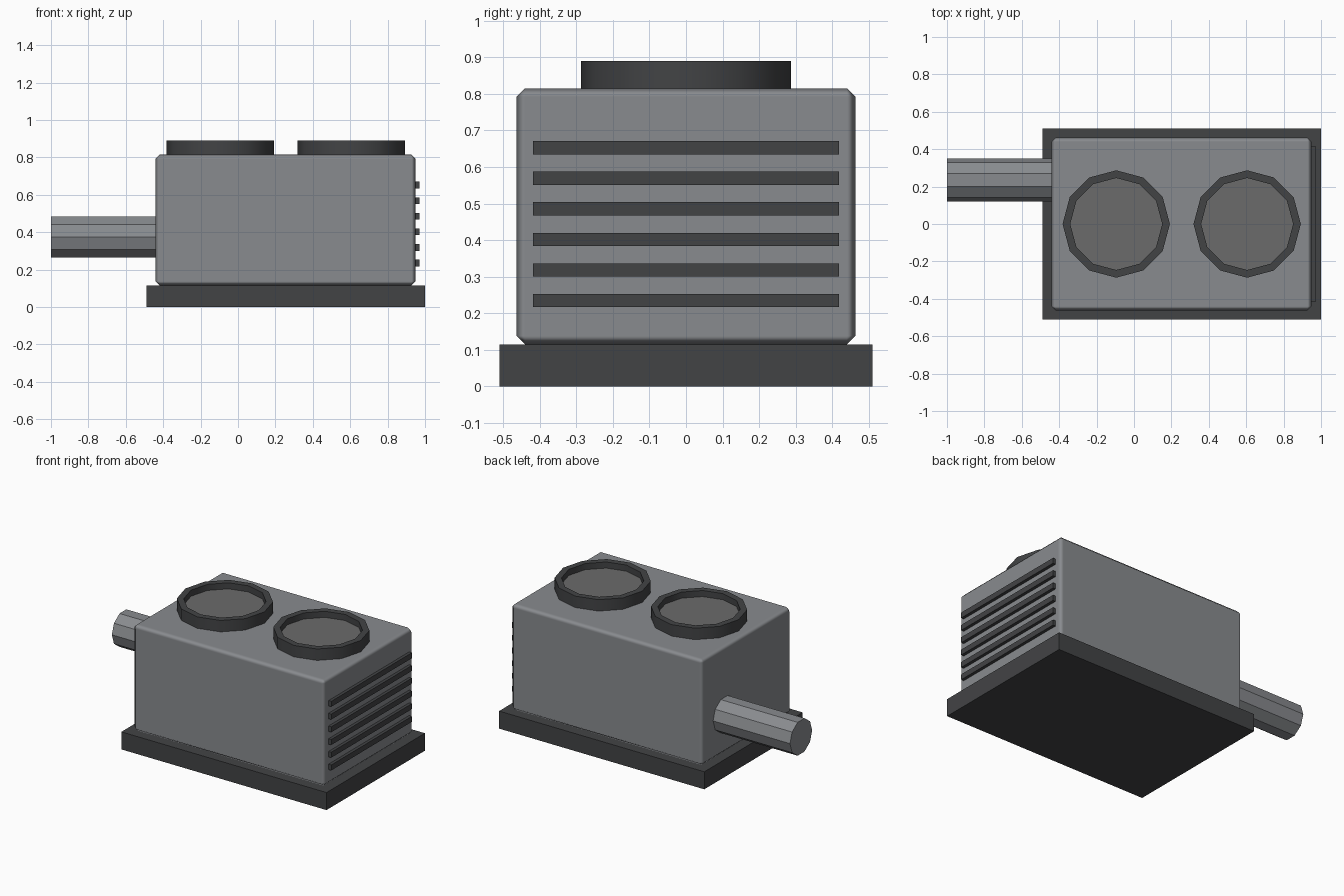
import bpy, bmesh
from math import cos, sin, radians, pi

if "Cube" in bpy.data.objects:
    bpy.data.objects.remove(bpy.data.objects["Cube"])


def material(name, rgb):
    m = bpy.data.materials.new(name)
    m.diffuse_color = (*rgb, 1)
    m.use_nodes = True
    m.node_tree.nodes["Principled BSDF"].inputs["Base Color"].default_value = m.diffuse_color
    return m


BODY = material("grey_metal", (0.25, 0.26, 0.275))
DARK = material("dark_metal", (0.055, 0.057, 0.06))
MESH = material("grille_grey", (0.145, 0.145, 0.145))


def finish(name, bm, mat, smooth=None):
    bmesh.ops.recalc_face_normals(bm, faces=bm.faces)
    me = bpy.data.meshes.new(name)
    bm.to_mesh(me)
    bm.free()
    ob = bpy.data.objects.new(name, me)
    bpy.context.collection.objects.link(ob)
    me.materials.append(mat)
    if smooth:
        bpy.ops.object.select_all(action='DESELECT')
        ob.select_set(True)
        bpy.context.view_layer.objects.active = ob
        bpy.ops.object.shade_smooth_by_angle(angle=radians(smooth))
    return ob


def box(name, lo, hi, mat, smooth=None):
    bm = bmesh.new()
    bmesh.ops.create_cube(bm, size=1)
    for v in bm.verts:
        v.co = [(a + b) / 2 + c * (b - a) for a, b, c in zip(lo, hi, v.co)]
    return finish(name, bm, mat, smooth)


# Base plinth
box("base", (-0.49, -0.51, 0), (1.0, 0.51, 0.115), DARK)

# Housing with softened edges
body = box("housing", (-0.442, -0.463, 0.115), (0.95, 0.463, 0.815), BODY, 30)
bev = body.modifiers.new("bevel", 'BEVEL')
bev.width = 0.023
bev.segments = 1
bev.harden_normals = True

# Side louvres
for i in range(6):
    z = 0.235 + i * 0.0835
    box(f"louvre_{i + 1}", (0.93, -0.418, z - 0.018), (0.97, 0.418, z + 0.018), DARK)


# Fan rims (12-sided rings) and the recessed discs inside them
def fan(side, x):
    outer, inner, z0, z1, zf = 0.287, 0.246, 0.80, 0.89, 0.85
    bm = bmesh.new()
    rows = []
    for k in range(12):
        c, s = cos(k * pi / 6), sin(k * pi / 6)
        rows.append([bm.verts.new((x + r * c, r * s, z)) for r, z in
                     ((outer, z0), (outer, z1), (inner, z1), (inner, z0))])
    for k in range(12):
        a, b = rows[k], rows[(k + 1) % 12]
        for j in range(4):
            n = (j + 1) % 4
            bm.faces.new((a[j], b[j], b[n], a[n]))
    finish(f"fan_rim_{side}", bm, DARK, 35)
    bm = bmesh.new()
    bm.faces.new([bm.verts.new((x + inner * cos(k * pi / 6), inner * sin(k * pi / 6), zf))
                  for k in range(12)])
    finish(f"fan_disc_{side}", bm, MESH)


fan("left", -0.095)
fan("right", 0.605)

# Ten-sided pipe leaving the left side
bm = bmesh.new()
bmesh.ops.create_cone(bm, cap_ends=True, segments=10, radius1=0.115, radius2=0.115, depth=0.6)
ys = max(v.co.y for v in bm.verts)
turn = 0 if ys > 0.114 else pi / 2
for v in bm.verts:
    x, y, z = v.co
    u, w = (y, x) if turn == 0 else (x, y)
    v.co = (-0.7 + z, 0.235 + u, 0.375 + w)
finish("pipe", bm, BODY)
